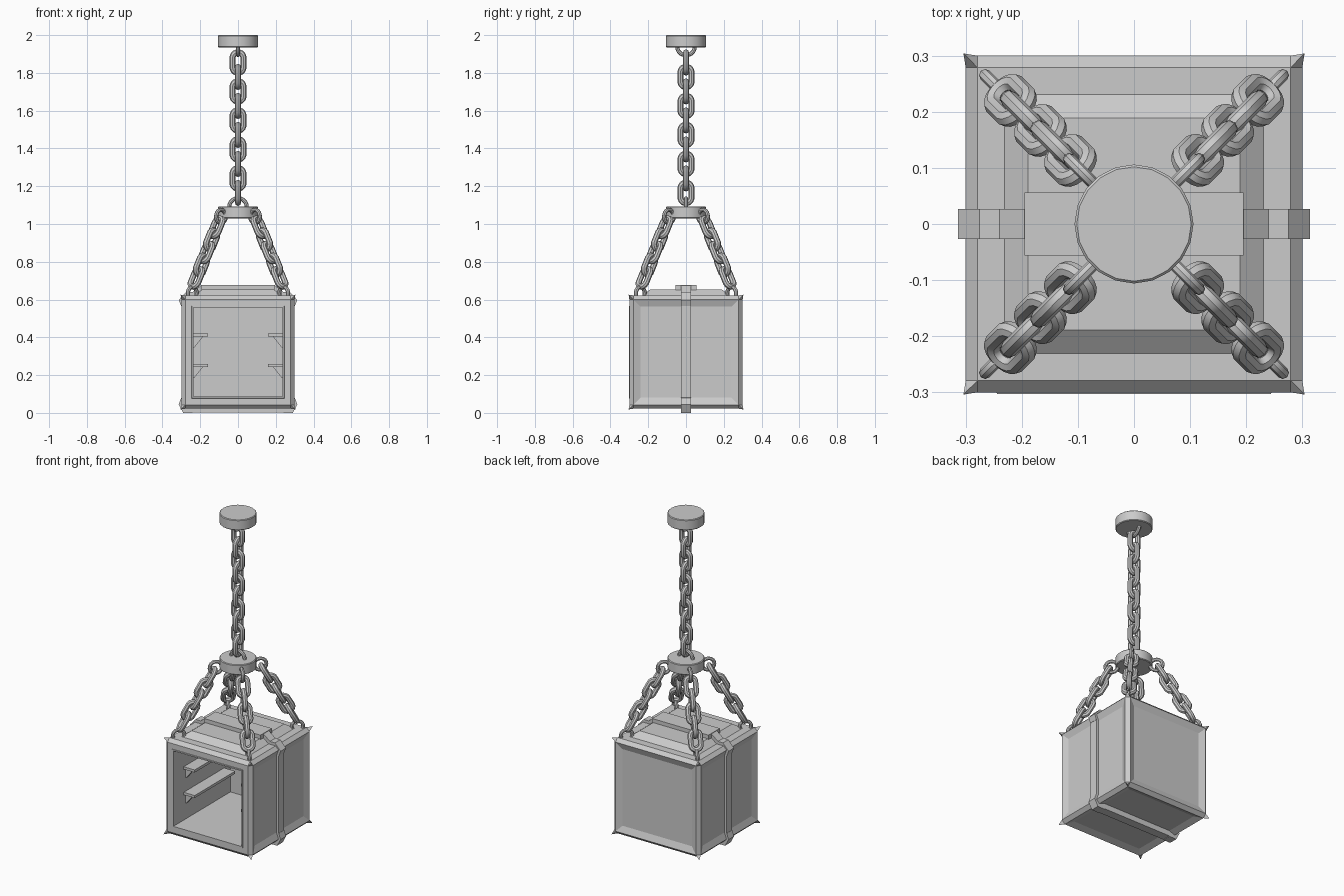
import bpy, bmesh, math
from mathutils import Vector, Matrix

if "Cube" in bpy.data.objects:
    bpy.data.objects.remove(bpy.data.objects["Cube"])


def finish(bm, name, smooth=False):
    bmesh.ops.recalc_face_normals(bm, faces=bm.faces[:])
    me = bpy.data.meshes.new(name)
    bm.to_mesh(me)
    bm.free()
    if smooth:
        me.polygons.foreach_set("use_smooth", [True] * len(me.polygons))
        me.set_sharp_from_angle(angle=math.radians(40))
    ob = bpy.data.objects.new(name, me)
    bpy.context.collection.objects.link(ob)
    return ob


def prism(name, pts, y0, y1):
    """Extrude an xz outline along y."""
    bm = bmesh.new()
    a = [bm.verts.new((x, y0, z)) for x, z in pts]
    b = [bm.verts.new((x, y1, z)) for x, z in pts]
    bm.faces.new(a)
    bm.faces.new(b[::-1])
    for i in range(len(pts)):
        j = (i + 1) % len(pts)
        bm.faces.new((a[i], b[i], b[j], a[j]))
    return finish(bm, name)


def box(name, x0, x1, y0, y1, z0, z1):
    return prism(name, [(x0, z0), (x1, z0), (x1, z1), (x0, z1)], y0, y1)


def link(name, centre, axis, side, half_w=0.029, straight=0.025, r=0.016):
    """Stadium-shaped ring: long along axis, wide along side."""
    bm = bmesh.new()
    axis, side = axis.normalized(), side.normalized()
    normal = axis.cross(side)
    n, k = 16, 8
    rings = []
    for i in range(n):
        t = 2 * math.pi * (i + 0.5) / n
        out = side * math.cos(t) + axis * math.sin(t)
        c = centre + out * half_w + axis * math.copysign(straight, math.sin(t))
        rings.append([bm.verts.new(c + (out * math.cos(u) + normal * math.sin(u)) * r)
                      for u in (2 * math.pi * j / k for j in range(k))])
    for i in range(n):
        p, q = rings[i], rings[(i + 1) % n]
        for j in range(k):
            m = (j + 1) % k
            bm.faces.new((p[j], q[j], q[m], p[m]))
    return finish(bm, name, True)


def disc(name, z0, z1):
    bm = bmesh.new()
    bmesh.ops.create_cone(bm, cap_ends=True, segments=20, radius1=0.106, radius2=0.106,
                          depth=z1 - z0, matrix=Matrix.Translation((0, 0, (z0 + z1) / 2)))
    rims = [e for e in bm.edges if abs(e.verts[0].co.z - e.verts[1].co.z) < 1e-5]
    bmesh.ops.bevel(bm, geom=rims, offset=0.004, segments=1, affect='EDGES')
    return finish(bm, name, True)


# Crate body: chamfered cube, pointed corners, recessed panels, open front, raised lid
CZ = 0.322
bm = bmesh.new()
bmesh.ops.create_cube(bm, size=0.6)
bmesh.ops.bevel(bm, geom=bm.edges[:], offset=0.021, segments=1, affect='EDGES')
tips = bmesh.ops.poke(bm, faces=[f for f in bm.faces if len(f.verts) == 3])['verts']
for v in tips:
    v.co = [math.copysign(0.304, c) for c in v.co]
bm.normal_update()


def main_face(d):
    d = Vector(d)
    return max(bm.faces, key=lambda f: (round(f.normal.dot(d), 3), f.calc_area()))


def inset(face, thickness, depth):
    bmesh.ops.inset_individual(bm, faces=[face], thickness=thickness, depth=depth,
                               use_even_offset=True)


for d in ((1, 0, 0), (-1, 0, 0), (0, 1, 0), (0, 0, -1)):
    inset(main_face(d), 0.039, -0.015)
lid = main_face((0, 0, 1))
inset(lid, 0.048, 0)
inset(lid, 0.042, 0.032)
front = main_face((0, -1, 0))
for t, d in ((0.034, 0), (0.001, 0.003), (0.008, 0), (0.0, -0.565)):
    inset(front, t, d)
bmesh.ops.translate(bm, verts=bm.verts[:], vec=(0, 0, CZ))
finish(bm, "crate_body")

# Shelf rails with triangular brackets on the inner side walls
for s, side in ((-1, "left"), (1, "right")):
    for z, lvl in ((0.26, "lower"), (0.42, "upper")):
        box(f"shelf_rail_{side}_{lvl}", s * 0.16, s * 0.242, -0.2, 0.2, z - 0.016, z)
        for y, end in ((-0.17, "front"), (0.17, "back")):
            prism(f"shelf_bracket_{side}_{lvl}_{end}",
                  [(s * 0.242, z - 0.016), (s * 0.185, z - 0.016),
                   (s * 0.232, z - 0.075), (s * 0.242, z - 0.075)], y - 0.01, y + 0.01)

# Strap around the crate: clasps on the edges, side strips, lid slope, plates
W = 0.027
for s, side in ((-1, "left"), (1, "right")):
    prism(f"strap_bottom_clasp_{side}",
          [(s * x, z) for x, z in ((0.275, 0.085), (0.301, 0.08), (0.314, 0.045), (0.29, 0.0),
                                   (0.24, 0.0), (0.24, 0.03), (0.275, 0.05))], -W, W)
    prism(f"strap_top_clasp_{side}",
          [(s * x, z) for x, z in ((0.275, 0.56), (0.301, 0.565), (0.314, 0.598), (0.275, 0.64),
                                   (0.24, 0.64), (0.195, 0.675), (0.18, 0.65), (0.235, 0.61),
                                   (0.275, 0.6))], -W, W)
    box(f"strap_side_{side}", s * 0.28, s * 0.3, -W, W, 0.07, 0.57)
box("strap_bottom", -0.25, 0.25, -W, W, 0.003, 0.045)
box("strap_top_plate", -0.195, 0.195, -0.056, 0.056, 0.65, 0.678)

# Ceiling disc and spreader disc with their eyelets
disc("ceiling_mount", 1.935, 2.0)
disc("spreader_disc", 1.03, 1.093)
X, Y, Z = Vector((1, 0, 0)), Vector((0, 1, 0)), Vector((0, 0, 1))
link("ceiling_eyelet", Vector((0, 0, 1.94)), Z, Y, 0.047, 0, 0.011)
link("spreader_eyelet", Vector((0, 0, 1.09)), Z, X, 0.047, 0, 0.011)

# Main vertical chain
for i in range(10):
    link(f"main_chain_link_{i}", Vector((0, 0, 1.855 - 0.0767 * i)), Z, X if i % 2 == 0 else Y)

# Four corner chains from the spreader disc to the lid corners
for n, (sx, sy) in enumerate(((1, 1), (-1, 1), (-1, -1), (1, -1))):
    radial = Vector((sx, sy, 0)).normalized()
    tangent = radial.cross(Z)
    top = radial * 0.122 + Z * 1.05
    bottom = radial * 0.36 + Z * 0.63
    axis = (bottom - top).normalized()
    flat = axis.cross(tangent)
    link(f"corner_chain_{n}_disc_eyelet", top + axis * 0.012, axis, flat, 0.036, 0.0, 0.011)
    for i in range(5):
        link(f"corner_chain_{n}_link_{i}", top + axis * (0.078 + 0.0767 * i), axis,
             tangent if i % 2 == 0 else flat)
    link(f"corner_chain_{n}_lid_eyelet", radial * 0.342 + Z * 0.632, Z, radial, 0.034, 0.0, 0.011)
